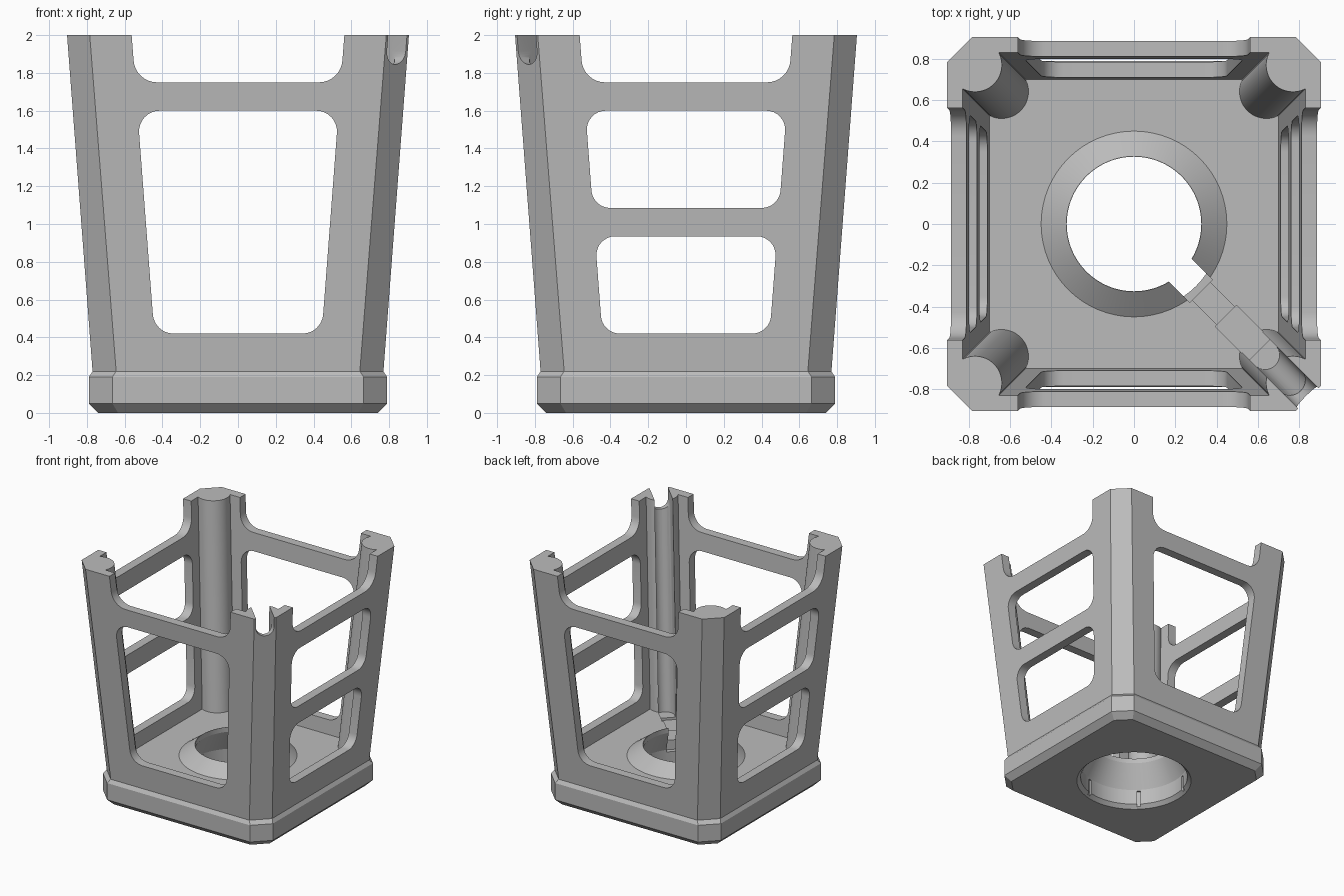
import bpy, bmesh, math
from mathutils import Vector, Matrix

if "Cube" in bpy.data.objects:
    bpy.data.objects.remove(bpy.data.objects["Cube"])

grey = bpy.data.materials.new("plain_grey")
grey.diffuse_color = (0.5, 0.5, 0.5, 1)
grey.use_nodes = True
grey.node_tree.nodes["Principled BSDF"].inputs["Base Color"].default_value = grey.diffuse_color
LEAN = 0.135 / 1.78            # outward lean of walls per unit of height


def make(name, rings):
    """Closed loft through rings of 3D points."""
    bm = bmesh.new()
    vs = [[bm.verts.new(p) for p in r] for r in rings]
    n = len(rings[0])
    for a, b in zip(vs, vs[1:]):
        for i in range(n):
            j = (i + 1) % n
            bm.faces.new((a[i], a[j], b[j], b[i]))
    bm.faces.new(vs[0][::-1])
    bm.faces.new(vs[-1])
    bmesh.ops.recalc_face_normals(bm, faces=bm.faces)
    me = bpy.data.meshes.new(name)
    bm.to_mesh(me)
    bm.free()
    ob = bpy.data.objects.new(name, me)
    bpy.context.collection.objects.link(ob)
    me.materials.append(grey)
    return ob


def octo(h, c, z):
    """Square with cut corners."""
    k = h - c
    return [(h, -k, z), (h, k, z), (k, h, z), (-k, h, z),
            (-h, k, z), (-h, -k, z), (-k, -h, z), (k, -h, z)]


def circle(r, z, x=0, y=0, n=64):
    return [(x + r * math.cos(2 * math.pi * i / n),
             y + r * math.sin(2 * math.pi * i / n), z) for i in range(n)]


def rounded(pts, r, seg=8):
    """2D outline with filleted corners."""
    out = []
    pts = [Vector(p) for p in pts]
    for i, p in enumerate(pts):
        u = (pts[i - 1] - p).normalized()
        v = (pts[(i + 1) % len(pts)] - p).normalized()
        half = u.angle(v) / 2
        c = p + (u + v).normalized() * (r / math.sin(half))
        a = p + u * (r / math.tan(half)) - c
        b = p + v * (r / math.tan(half)) - c
        a0 = math.atan2(a.y, a.x)
        d = (math.atan2(b.y, b.x) - a0 + math.pi) % (2 * math.pi) - math.pi
        for k in range(seg + 1):
            t = a0 + d * k / seg
            out.append(c + Vector((math.cos(t), math.sin(t))) * r)
    return out


def box(name, x0, x1, w, z0, z1, angle):
    """Bar along a radial direction, from radius x0 to x1."""
    rings = [[(x0, -w / 2, z), (x1, -w / 2, z), (x1, w / 2, z), (x0, w / 2, z)] for z in (z0, z1)]
    ob = make(name, rings)
    ob.data.transform(Matrix.Rotation(angle, 4, 'Z'))
    return ob


def cut(target, tool):
    """Subtract tool from target and remove the tool."""
    m = target.modifiers.new("cut", 'BOOLEAN')
    m.operation, m.solver, m.object = 'DIFFERENCE', 'EXACT', tool
    me = bpy.data.meshes.new_from_object(
        target.evaluated_get(bpy.context.evaluated_depsgraph_get()))
    target.modifiers.clear()
    target.data = me
    bpy.data.objects.remove(tool)


# outer shell: chamfered base band and leaning walls
body = make("lantern_frame", [octo(0.74, 0.105, 0), octo(0.79, 0.125, 0.05),
                              octo(0.79, 0.125, 0.19), octo(0.77, 0.125, 0.22),
                              octo(0.905, 0.12, 2)])

# inner cavity, leaving corner posts and a raised collar on the floor
def inner(z):
    return 0.83 - LEAN * (2 - z)

FLOOR = 0.30
cavity = make("cavity", [octo(inner(z), 0.12, z) for z in (FLOOR, 2.2)])
def axis(z):
    return 0.77 - LEAN * (2 - z)

for sx in (-1, 1):
    for sy in (-1, 1):
        cut(cavity, make("post", [circle(0.13, z, sx * axis(z), sy * axis(z), 48)
                                  for z in (0.1, 2.4)]))
cut(cavity, make("collar", [circle(0.477, 0.28), circle(0.45, FLOOR), circle(0.328, 0.39)]))
cut(body, cavity)

# side openings
def opening(z0, z1, r, side):
    def w(z):
        return 0.563 - LEAN * (2 - z)
    prof = rounded([(-w(z0), z0), (w(z0), z0), (w(z1), z1), (-w(z1), z1)], r)
    ob = make("opening", [[(p.x, y, p.y) for p in prof] for y in (-1.2, 1.2)])
    if side:
        ob.data.transform(Matrix.Rotation(math.pi / 2, 4, 'Z'))
    cut(body, ob)

for side in (False, True):
    opening(1.75, 2.4, 0.125, side)
opening(0.42, 1.60, 0.11, False)
opening(0.42, 0.935, 0.10, True)
opening(1.085, 1.60, 0.10, True)

# floor socket with conical top and six small grooves
cut(body, make("socket", [circle(0.455, -0.1), circle(0.455, 0), circle(0.425, 0.03),
                          circle(0.425, 0.16), circle(0.326, 0.35), circle(0.326, 0.6)]))
for k in range(6):
    cut(body, box("groove", 0.38, 0.44, 0.03, -0.05, 0.15, math.radians(45 + 60 * k)))

# cable channel at the front right corner
DIAG = -math.pi / 4
cut(body, box("collar_gap", 0.25, 0.46, 0.156, 0.14, 0.6, DIAG))
cut(body, box("floor_channel", 0.44, 0.66, 0.12, 0.22, 0.6, DIAG))
cut(body, box("floor_pocket", 0.63, 0.86, 0.145, 0.2, 0.42, DIAG))

def slot(z):
    d = axis(z) * math.sqrt(2)
    arc = [(d + 0.07 * math.cos(t), 0.07 * math.sin(t), z)
           for t in (-math.pi / 2 + math.pi * i / 16 for i in range(17))]
    return [(d - 0.2, -0.07, z)] + arc + [(d - 0.2, 0.07, z)]

channel = make("post_channel", [slot(0.22), slot(2.3)])
channel.data.transform(Matrix.Rotation(DIAG, 4, 'Z'))
cut(body, channel)

# U-shaped exit notch at the top of that post
arc = [(0.07 * math.cos(t), 1.915 + 0.07 * math.sin(t))
       for t in (math.pi + math.pi * i / 16 for i in range(17))]
prof = arc + [(0.07, 2.3), (-0.07, 2.3)]
notch = make("exit_notch", [[(x, y, z) for y, z in prof] for x in (1.0, 1.4)])
notch.data.transform(Matrix.Rotation(DIAG, 4, 'Z'))
cut(body, notch)

# sharp edges kept, curves smooth
bpy.context.view_layer.objects.active = body
body.select_set(True)
bpy.ops.object.shade_smooth_by_angle(angle=math.radians(25))
